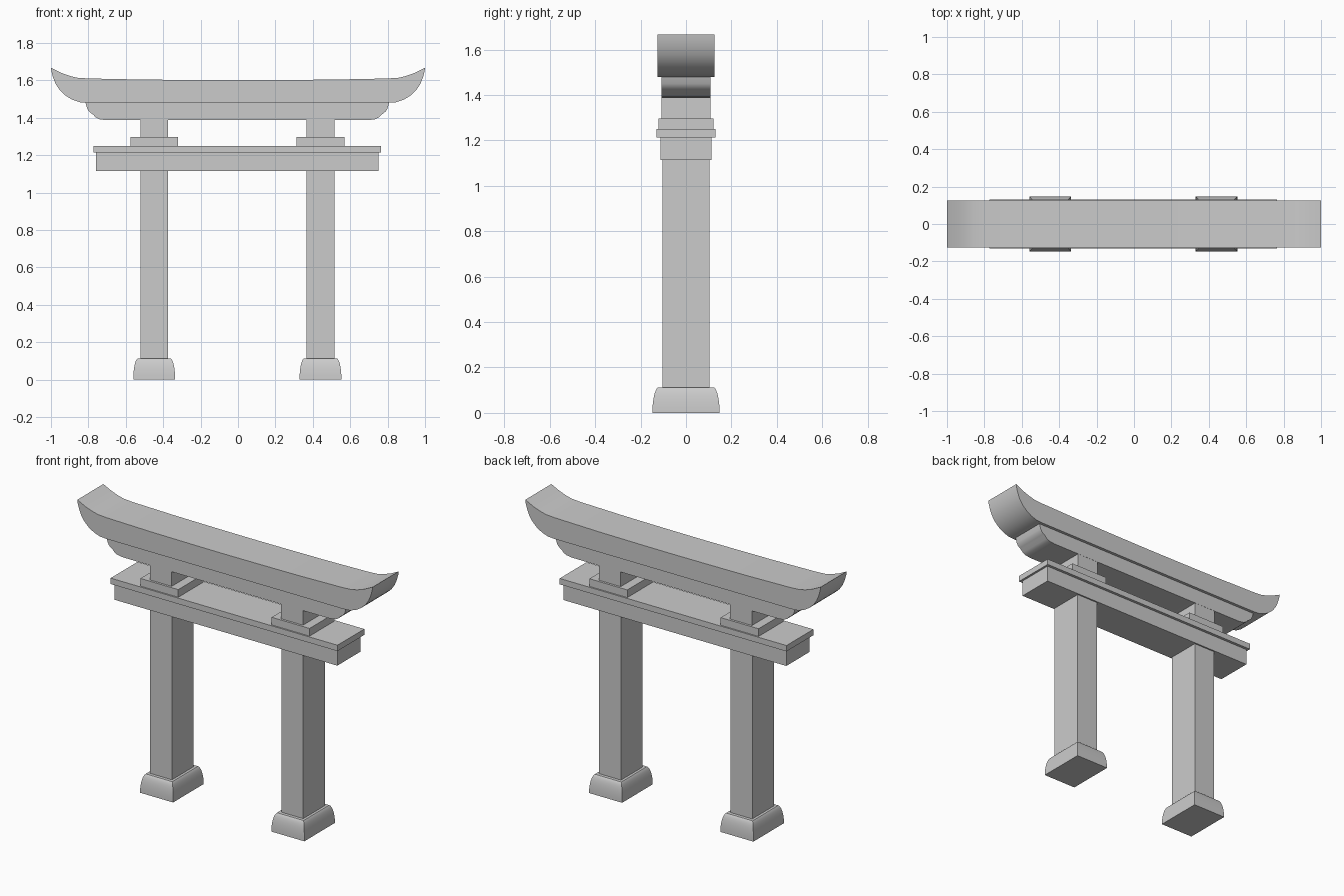
import bpy, bmesh, math

if "Cube" in bpy.data.objects:
    bpy.data.objects.remove(bpy.data.objects["Cube"])

CX = -0.0035      # the lower structure sits a hair left of centre
POST_X = 0.4445   # half distance between the posts


def finish(name, bm, smooth=False):
    bmesh.ops.recalc_face_normals(bm, faces=bm.faces)
    mesh = bpy.data.meshes.new(name)
    bm.to_mesh(mesh)
    bm.free()
    obj = bpy.data.objects.new(name, mesh)
    bpy.context.collection.objects.link(obj)
    if smooth:
        bpy.ops.object.select_all(action='DESELECT')
        obj.select_set(True)
        bpy.context.view_layer.objects.active = obj
        bpy.ops.object.shade_smooth_by_angle(angle=math.radians(30))
    return obj


def stack(name, x, sections, smooth=False):
    """Rectangular sections (half x, half y, z) joined from bottom to top."""
    bm = bmesh.new()
    rings = [[bm.verts.new((x + sx * hx, sy * hy, z))
              for sx, sy in ((-1, -1), (1, -1), (1, 1), (-1, 1))]
             for hx, hy, z in sections]
    for a, b in zip(rings, rings[1:]):
        for i in range(4):
            j = (i + 1) % 4
            bm.faces.new((a[i], a[j], b[j], b[i]))
    bm.faces.new(rings[0][::-1])
    bm.faces.new(rings[-1])
    return finish(name, bm, smooth)


def box(name, x, hx, hy, z0, z1):
    return stack(name, x, [(hx, hy, z0), (hx, hy, z1)])


def beam(name, x, half_profile, hy):
    """Mirror a right-hand front outline and extrude it through y."""
    outline = half_profile + [(-px, pz) for px, pz in reversed(half_profile) if px > 0]
    bm = bmesh.new()
    face = bm.faces.new([bm.verts.new((x + px, -hy, pz)) for px, pz in outline])
    new = bmesh.ops.extrude_face_region(bm, geom=[face])['geom']
    bmesh.ops.translate(bm, vec=(0, 2 * hy, 0),
                        verts=[v for v in new if isinstance(v, bmesh.types.BMVert)])
    return finish(name, bm, True)


# Posts with rounded feet, bearing blocks and short upper posts
foot = []
for i in range(9):
    a = math.radians(80 * i / 8)
    k = (1 - math.cos(a)) / (1 - math.cos(math.radians(80)))
    foot.append((0.112 - 0.022 * k, 0.148 - 0.024 * k,
                 0.112 * math.sin(a) / math.sin(math.radians(80))))
for side, s in (("left", -1), ("right", 1)):
    x = CX + s * POST_X
    stack(side + "_foot", x, foot, True)
    box(side + "_post", x, 0.0737, 0.104, 0.112, 1.115)
    box(side + "_bearing_block", x, 0.128, 0.121, 1.25, 1.297)
    box(side + "_upper_post", x, 0.0737, 0.107, 1.297, 1.388)

# Tie beam and its cap plate
box("tie_beam", CX, 0.755, 0.113, 1.115, 1.214)
box("tie_beam_cap", CX, 0.768, 0.13, 1.214, 1.25)

# Lower lintel with scooped ends
beam("lower_lintel", CX, [
    (0.70, 1.387), (0.737, 1.392), (0.757, 1.402), (0.772, 1.418),
    (0.782, 1.424), (0.795, 1.436), (0.803, 1.45), (0.812, 1.481)], 0.108)

# Top lintel sweeping up to pointed tips
beam("top_lintel", 0, [
    (0.80, 1.48), (0.845, 1.483), (0.885, 1.496), (0.92, 1.517), (0.95, 1.544),
    (0.973, 1.577), (0.988, 1.613), (0.997, 1.645), (1.0, 1.667),
    (0.945, 1.64), (0.90, 1.624), (0.86, 1.614), (0.80, 1.61),
    (0.50, 1.604), (0.25, 1.602), (0.0, 1.601)], 0.126)
